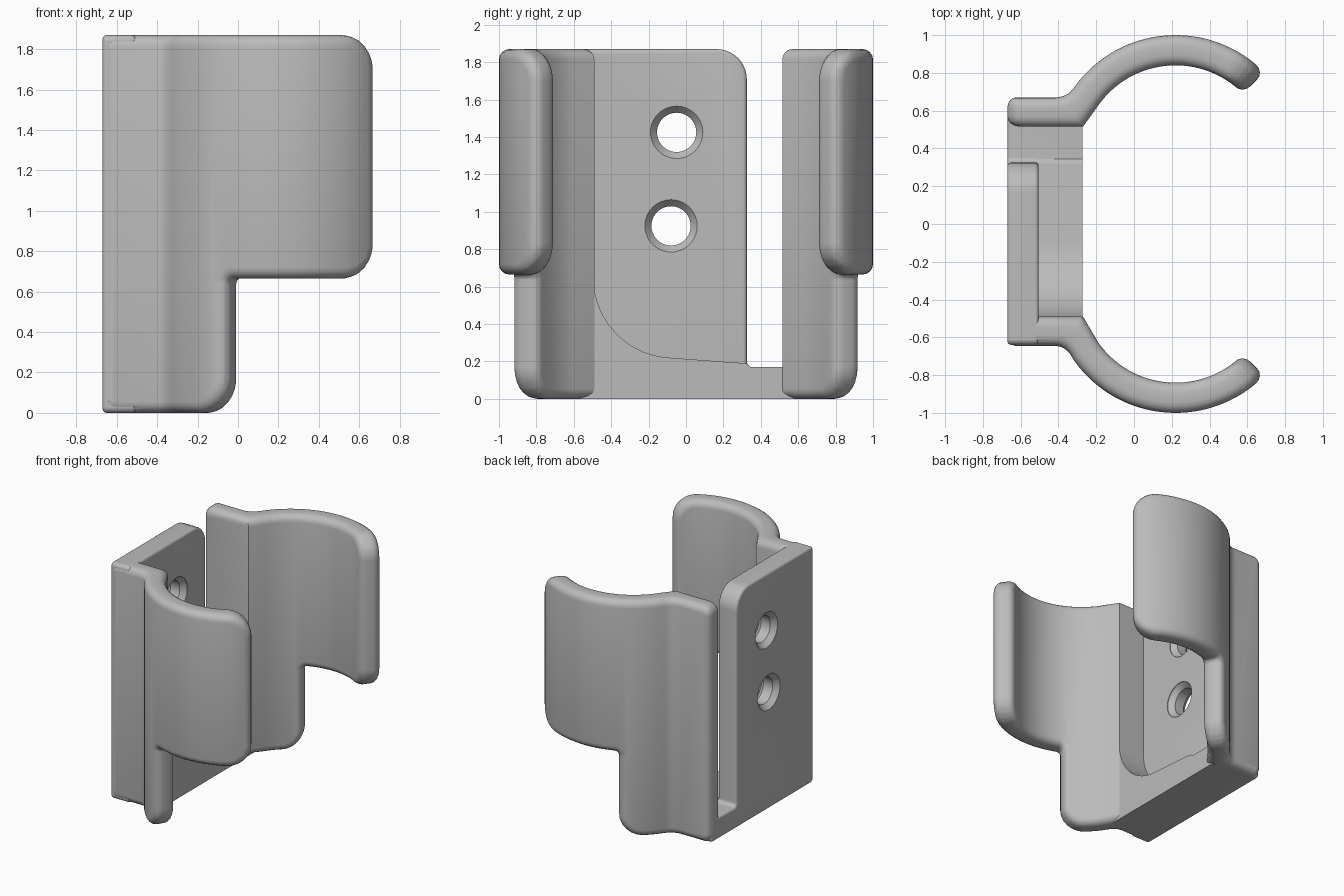
import bpy, bmesh
from math import sin, cos, pi, radians, tan
from mathutils import Vector

cube = bpy.data.objects.get("Cube")
if cube:
    bpy.data.objects.remove(cube, do_unlink=True)

HEIGHT = 1.87
BACK = -0.67

grey = bpy.data.materials.new("plain grey")
grey.use_nodes = True
grey.diffuse_color = (0.5, 0.5, 0.5, 1)
grey.node_tree.nodes["Principled BSDF"].inputs["Base Color"].default_value = grey.diffuse_color


def rounded(corners, steps=8):
    """Outline from (x, y, radius) corners, each replaced by an arc."""
    out = []
    for i, (x, y, r) in enumerate(corners):
        p = Vector((x, y))
        if r == 0:
            out.append(p)
            continue
        e1 = (Vector(corners[i - 1][:2]) - p).normalized()
        e2 = (Vector(corners[(i + 1) % len(corners)][:2]) - p).normalized()
        half = e1.angle(e2) / 2
        d = r / tan(half)
        c = p + (e1 + e2).normalized() * r / sin(half)
        a, b = p + e1 * d - c, p + e2 * d - c
        out += [c + a.lerp(b, k / steps).normalized() * r for k in range(steps + 1)]
    return out


def slab(outline, x0, x1, bevel=0):
    """Extrude a (y, z) outline from x0 to x1, rounding both rims."""
    bm = bmesh.new()
    rings = [[bm.verts.new((x, p[0], p[1])) for p in outline] for x in (x0, x1)]
    rims = [bm.faces.new(r) for r in rings]
    n = len(outline)
    for i in range(n):
        j = (i + 1) % n
        bm.faces.new((rings[0][i], rings[0][j], rings[1][j], rings[1][i]))
    bmesh.ops.recalc_face_normals(bm, faces=bm.faces)
    if bevel:
        edges = list({e for f in rims for e in f.edges})
        bmesh.ops.bevel(bm, geom=edges, offset=bevel, segments=4,
                        profile=0.5, affect='EDGES')
    return bm


def finish(bm, name):
    bmesh.ops.recalc_face_normals(bm, faces=bm.faces)
    mesh = bpy.data.meshes.new(name)
    bm.to_mesh(mesh)
    bm.free()
    mesh.materials.append(grey)
    ob = bpy.data.objects.new(name, mesh)
    bpy.context.collection.objects.link(ob)
    return ob


# Arms are shaped flat as (length, height), then bent along the grip curve
STRAIGHT, TURN, THICK = 0.32, 0.48, 0.16
MID_R, ARC_START = 0.58, 145
LOWER = TURN + radians(ARC_START - 115) * MID_R
TIP = TURN + radians(ARC_START - 44.5) * MID_R


def bend(u, t, wall_out, wall_in):
    """Position at length u, with t from 0 outside to 1 inside."""
    centre = Vector((0.22, 0.34))
    ang = radians(ARC_START) - max(u - TURN, 0) / MID_R
    ray = Vector((cos(ang), sin(ang)))
    outer, inner = centre + ray * 0.66, centre + ray * 0.5
    if u < STRAIGHT:
        f = u / STRAIGHT
        outer = Vector((BACK + 0.25 * f, wall_out))
        inner = Vector((BACK + 0.4 * f, wall_in))
    elif u < TURN:
        f = (u - STRAIGHT) / (TURN - STRAIGHT)
        a, b = Vector((-0.42, wall_out)), Vector((-0.355, wall_out))
        outer = a.lerp(b, f).lerp(b.lerp(outer, f), f)
        inner = Vector((-0.27, wall_in)).lerp(inner, f)
    return outer.lerp(inner, t)


def arm(name, side, wall_out, wall_in):
    outline = rounded([(0, 0, 0.07), (LOWER, 0, 0.17), (LOWER, 0.665, 0.03),
                       (TIP, 0.665, 0.17), (TIP, HEIGHT, 0.17), (0, HEIGHT, 0.07)])
    bm = slab(outline, 0, THICK, 0.055)
    cuts = [STRAIGHT] + [STRAIGHT + 0.032 * k for k in range(1, 37)]
    for u in cuts:
        bmesh.ops.bisect_plane(bm, geom=bm.verts[:] + bm.edges[:] + bm.faces[:],
                               dist=1e-5, plane_co=(0, u, 0), plane_no=(0, 1, 0))
    for v in bm.verts:
        p = bend(v.co.y, v.co.x / THICK, wall_out, wall_in)
        v.co = (p.x, side * p.y, v.co.z)
    return finish(bm, name)


def screw_hole(y, z):
    """Cutter flared at both ends."""
    bm = bmesh.new()
    n = 40
    rings = []
    for x, r in ((-0.72, 0.14), (-0.67, 0.14), (-0.63, 0.105),
                 (-0.55, 0.105), (-0.51, 0.14), (-0.4, 0.14)):
        rings.append([bm.verts.new((x, y + r * cos(2 * pi * k / n), z + r * sin(2 * pi * k / n)))
                      for k in range(n)])
    for a, b in zip(rings, rings[1:]):
        for k in range(n):
            m = (k + 1) % n
            bm.faces.new((a[k], a[m], b[m], b[k]))
    bm.faces.new(rings[0])
    bm.faces.new(rings[-1])
    ob = finish(bm, "screw_hole_cutter")
    ob.hide_render = True
    return ob


# Back plate with the open slot beside it
holder = finish(slab(rounded([
    (-0.64, 0, 0.03), (0.64, 0, 0.03), (0.64, 0.17, 0.03), (0.325, 0.17, 0.03),
    (0.325, HEIGHT, 0.16), (-0.64, HEIGHT, 0.03)]), BACK, -0.505, 0.02), "clip_holder")

# Floor block sweeping up into the right wall
floor = finish(slab(rounded([
    (-0.57, 0, 0), (0.58, 0, 0), (0.58, 0.17, 0), (0.345, 0.17, 0), (0.32, 0.19, 0),
    (-0.495, 0.25, 0.43), (-0.495, 0.72, 0), (-0.57, 0.72, 0)], 16), -0.62, -0.272), "floor_block")

# Gripping arms
left_arm = arm("left_arm", 1, 0.67, 0.515)
right_arm = arm("right_arm", -1, 0.645, 0.49)

# Fuse the parts and drill the holes
steps = [(floor, 'UNION'), (left_arm, 'UNION'), (right_arm, 'UNION'),
         (screw_hole(-0.05, 1.425), 'DIFFERENCE'), (screw_hole(-0.08, 0.925), 'DIFFERENCE')]
bpy.ops.object.select_all(action='DESELECT')
bpy.context.view_layer.objects.active = holder
holder.select_set(True)
for part, operation in steps:
    mod = holder.modifiers.new("fuse", 'BOOLEAN')
    mod.operation = operation
    mod.solver = 'EXACT'
    mod.object = part
    bpy.ops.object.modifier_apply(modifier=mod.name)
    bpy.data.objects.remove(part, do_unlink=True)

bpy.ops.object.shade_smooth_by_angle(angle=radians(30))
